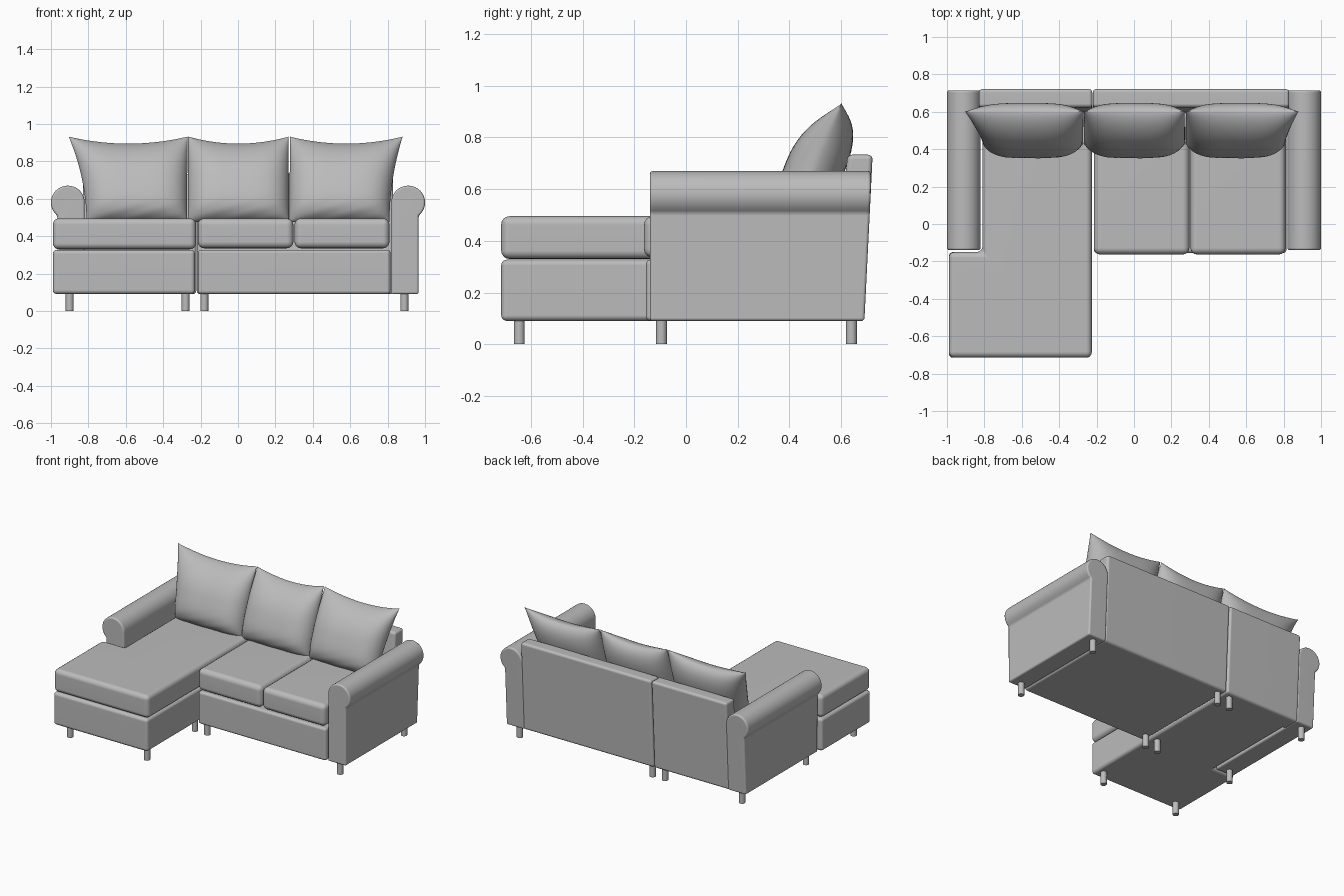
import bpy, bmesh, math

cube = bpy.data.objects.get("Cube")
if cube:
    bpy.data.objects.remove(cube, do_unlink=True)

# One upholstery colour for the whole sofa
grey = bpy.data.materials.new("soft_grey")
grey.use_nodes = True
grey.diffuse_color = (0.5, 0.5, 0.5, 1)
grey.node_tree.nodes["Principled BSDF"].inputs["Base Color"].default_value = (0.5, 0.5, 0.5, 1)


def finish(name, bm):
    """Turn a bmesh into a smooth-shaded object."""
    bmesh.ops.recalc_face_normals(bm, faces=bm.faces)
    mesh = bpy.data.meshes.new(name)
    bm.to_mesh(mesh)
    bm.free()
    mesh.materials.append(grey)
    obj = bpy.data.objects.new(name, mesh)
    bpy.context.collection.objects.link(obj)
    bpy.ops.object.select_all(action='DESELECT')
    obj.select_set(True)
    bpy.context.view_layer.objects.active = obj
    bpy.ops.object.shade_smooth_by_angle(angle=math.radians(40))
    return obj


def prism(name, outline, axis, low, high, bevel, shape=None):
    """Extrude an outline along an axis and round its hard edges."""
    place = {'x': lambda a, b, c: (c, a, b),
             'y': lambda a, b, c: (a, c, b),
             'z': lambda a, b, c: (a, b, c)}[axis]
    bm = bmesh.new()
    rings = [[bm.verts.new(place(a, b, c)) for a, b in outline] for c in (low, high)]
    n = len(outline)
    for ring in rings:
        bm.faces.new(ring)
    for i in range(n):
        j = (i + 1) % n
        bm.faces.new((rings[0][i], rings[0][j], rings[1][j], rings[1][i]))
    bmesh.ops.recalc_face_normals(bm, faces=bm.faces)
    if shape:
        for v in bm.verts:
            shape(v.co)
    if bevel:
        hard = [e for e in bm.edges if e.calc_face_angle(0) > math.radians(35)]
        bmesh.ops.bevel(bm, geom=hard, offset=bevel, segments=4, profile=0.5,
                        affect='EDGES', clamp_overlap=True)
    obj = finish(name, bm)
    obj.modifiers.new("even_normals", 'WEIGHTED_NORMAL').keep_sharp = True
    return obj


def rect(x0, x1, y0, y1):
    return [(x0, y0), (x1, y0), (x1, y1), (x0, y1)]


# Chaise: L-shaped base and cushion that wrap around the arm
def chaise_outline(edge):
    return [(-0.99, -0.715), (edge, -0.715), (edge, 0.6), (-0.81, 0.6),
            (-0.81, -0.15), (-0.99, -0.15)]


prism("chaise_base", chaise_outline(-0.23), 'z', 0.09, 0.327, 0.022)
prism("chaise_cushion", chaise_outline(-0.225), 'z', 0.33, 0.495, 0.032)

# Two-seat section
prism("seat_base", rect(-0.215, 0.815, -0.155, 0.6), 'z', 0.09, 0.327, 0.018)
prism("seat_cushion_right", rect(-0.215, 0.296, -0.163, 0.6), 'z', 0.335, 0.495, 0.035)
prism("seat_cushion_left", rect(0.302, 0.81, -0.163, 0.6), 'z', 0.335, 0.495, 0.035)

# Leaning backrest in two sections
back = [(0.56, 0.09), (0.69, 0.09), (0.722, 0.733), (0.625, 0.733)]
prism("backrest_right", back, 'x', -0.83, -0.223, 0.018)
prism("backrest_left", back, 'x', -0.22, 0.83, 0.018)


# Rolled arms, with the rear following the lean of the backrest
def lean(co):
    if co.y > 0.5:
        co.y = 0.69 + 0.025 * min((co.z - 0.09) / 0.5, 1)


for side, label in ((1, "left"), (-1, "right")):
    roll = [math.radians(-52 + 232 * i / 24) for i in range(25)]
    arm = [(side * 0.82, 0.09), (side * 0.965, 0.09)]
    arm += [(side * (0.91 + 0.09 * math.cos(a)), 0.58 + 0.09 * math.sin(a)) for a in roll]
    prism("arm_" + label, arm, 'y', -0.14, 0.715, 0.012, lean)


# Leaning back pillows: two bulged sheets joined at a seam
def pillow(name, left_low, left_top, right_low, right_top):
    bm = bmesh.new()
    n = 28

    def point(u, v, s):
        t = (v + 1) / 2
        flare = t ** 2
        left = left_low + (left_top - left_low) * flare
        right = right_low + (right_top - right_low) * flare
        x = left + (right - left) * (u + 1) / 2
        z = 0.475 + 0.457 * t - 0.038 * (1 - u * u) * t ** 3
        y = 0.43 + 0.172 * t ** 1.2
        fullness = (1 - v * v) if v > 0 else (1 - v ** 4)
        puff = 0.117 * max(0, fullness * (1 - u ** 4)) ** 0.6
        # Soft creases where the pillow folds onto the seat
        if v < -0.3 and abs(u) < 1:
            puff += 0.004 * math.sin(26 * v - 9 * u) * min(1, -0.3 - v) * (1 - u * u)
        return (x, y - s * puff * 0.95, z + s * puff * 0.2)

    for s in (1, -1):
        # Cosine spacing keeps the seam round
        grid = [[bm.verts.new(point(-math.cos(math.pi * i / n), -math.cos(math.pi * j / n), s))
                 for i in range(n + 1)] for j in range(n + 1)]
        for j in range(n):
            for i in range(n):
                bm.faces.new((grid[j][i], grid[j][i + 1], grid[j + 1][i + 1], grid[j + 1][i]))
    bmesh.ops.remove_doubles(bm, verts=bm.verts, dist=0.0001)
    finish(name, bm)


pillow("pillow_right", -0.81, -0.905, -0.272, -0.27)
pillow("pillow_middle", -0.268, -0.266, 0.272, 0.27)
pillow("pillow_left", 0.276, 0.278, 0.81, 0.88)

# Round legs
feet = [(x, y) for x in (-0.9, -0.28) for y in (-0.645, -0.095, 0.64)]
feet += [(x, y) for x in (-0.18, 0.89) for y in (-0.095, 0.64)]
circle = [math.tau * i / 20 for i in range(20)]
for k, (x, y) in enumerate(feet):
    ring = [(x + 0.021 * math.cos(a), y + 0.021 * math.sin(a)) for a in circle]
    prism("leg_%d" % (k + 1), ring, 'z', 0, 0.095, 0)
